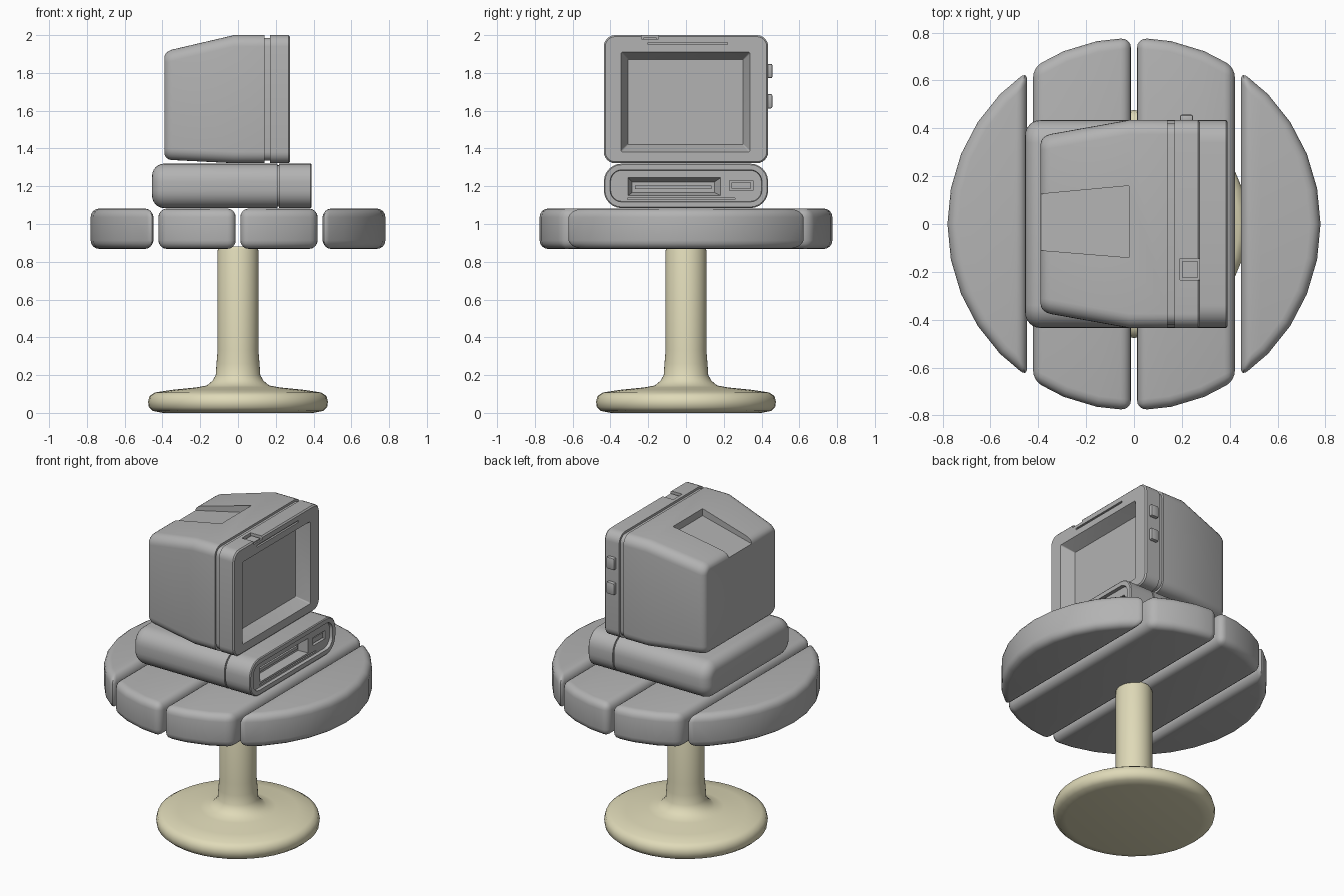
import bpy, bmesh, math

if "Cube" in bpy.data.objects:
    bpy.data.objects.remove(bpy.data.objects["Cube"])


def material(name, rgb):
    m = bpy.data.materials.new(name)
    m.diffuse_color = (*rgb, 1)
    m.use_nodes = True
    m.node_tree.nodes["Principled BSDF"].inputs["Base Color"].default_value = m.diffuse_color
    return m


GREY = material("plain grey", (0.45, 0.45, 0.45))
CREAM = material("pale cream", (0.74, 0.70, 0.48))


def loft(name, rings, mat=GREY):
    """Skin a list of equal-length closed rings and cap both ends."""
    bm = bmesh.new()
    vs = [[bm.verts.new(p) for p in ring] for ring in rings]
    n = len(rings[0])
    for a, b in zip(vs, vs[1:]):
        for i in range(n):
            j = (i + 1) % n
            bm.faces.new((a[i], a[j], b[j], b[i]))
    bm.faces.new(vs[0])
    bm.faces.new(vs[-1])
    bmesh.ops.recalc_face_normals(bm, faces=bm.faces)
    me = bpy.data.meshes.new(name)
    bm.to_mesh(me)
    bm.free()
    me.materials.append(mat)
    ob = bpy.data.objects.new(name, me)
    bpy.context.collection.objects.link(ob)
    return ob


def rounded(x, y0, y1, z0, z1, r, steps=6):
    """Rounded rectangle facing along x."""
    corners = ((y1 - r, z1 - r, 0), (y0 + r, z1 - r, 90),
               (y0 + r, z0 + r, 180), (y1 - r, z0 + r, 270))
    ring = []
    for cy, cz, start in corners:
        for k in range(steps + 1):
            a = math.radians(start + 90 * k / steps)
            ring.append((x, cy + r * math.cos(a), cz + r * math.sin(a)))
    return ring


def section(x, h, z0, z1, r, inset=0):
    return rounded(x, -h + inset, h - inset, z0 + inset, z1 - inset, max(r - inset, 0.008))


def rect(x, y0, y1, z0, z1):
    return [(x, y0, z0), (x, y1, z0), (x, y1, z1), (x, y0, z1)]


def box(name, x0, x1, *yz):
    return loft(name, [rect(x0, *yz), rect(x1, *yz)])


def activate(ob):
    bpy.ops.object.select_all(action='DESELECT')
    ob.select_set(True)
    bpy.context.view_layer.objects.active = ob


def cut(ob, cutter):
    activate(ob)
    mod = ob.modifiers.new("cut", 'BOOLEAN')
    mod.operation = 'DIFFERENCE'
    mod.solver = 'EXACT'
    mod.object = cutter
    bpy.ops.object.modifier_apply(modifier=mod.name)
    bpy.data.objects.remove(cutter)


def smooth(ob, angle=30):
    activate(ob)
    bpy.ops.object.shade_smooth_by_angle(angle=math.radians(angle))


def bevel(ob, width, segments):
    activate(ob)
    mod = ob.modifiers.new("bevel", 'BEVEL')
    mod.width, mod.segments = width, segments
    mod.limit_method = 'ANGLE'
    mod.angle_limit = math.radians(30)
    bpy.ops.object.modifier_apply(modifier=mod.name)


# Turned pedestal
profile = [(0.40, 0.0), (0.45, 0.01), (0.472, 0.03), (0.476, 0.06), (0.468, 0.09),
           (0.44, 0.108), (0.35, 0.122), (0.22, 0.135), (0.165, 0.145), (0.135, 0.17),
           (0.118, 0.2), (0.114, 0.26), (0.108, 0.33), (0.108, 0.86), (0.10, 0.88)]
SIDES = 40
pedestal = loft("pedestal", [[(r * math.cos(2 * math.pi * i / SIDES),
                               r * math.sin(2 * math.pi * i / SIDES), z)
                              for i in range(SIDES)] for r, z in profile], CREAM)
smooth(pedestal, 50)

# Round table top made of four planks
R = 0.78


def arc(a0, a1, n):
    return [(R * math.cos(a0 + (a1 - a0) * i / n), R * math.sin(a0 + (a1 - a0) * i / n))
            for i in range(n + 1)]


def plank(name, outline):
    ob = loft(name, [[(x, y, z) for x, y in outline] for z in (0.868, 1.082)])
    bevel(ob, 0.045, 4)
    smooth(ob, 35)


edge = math.acos(0.447 / R)
a_in, a_out = math.acos(0.012 / R), math.acos(0.422 / R)
outer = arc(-edge, edge, 10)
inner = arc(a_out, a_in, 3) + arc(-a_in, -a_out, 3)
for side, s in (("right", 1), ("left", -1)):
    plank("outer_plank_" + side, [(s * x, y) for x, y in outer])
    plank("inner_plank_" + side, [(s * x, y) for x, y in inner])

# Flat computer case: rounded back, seam, recessed front panel
dims = (0.435, 1.084, 1.32, 0.095)
stations = [(-0.455 + 0.065 * (1 - math.cos(t)), 0.065 * (1 - math.sin(t)))
            for t in [math.pi / 2 * k / 6 for k in range(7)]]
stations += [(0.208, 0), (0.208, 0.008), (0.216, 0.008), (0.216, 0),
             (0.385, 0), (0.39, 0.006), (0.39, 0.033), (0.37, 0.036)]
case = loft("computer_case", [section(x, *dims, inset=i) for x, i in stations])

# Drive bay, bay groove and button pocket in the case front
cut(case, loft("bay_cutter", [rect(0.38, -0.31, 0.19, 1.148, 1.25),
                              rect(0.32, -0.285, 0.15, 1.167, 1.222)]))
cut(case, box("groove_cutter", 0.36, 0.38, -0.31, 0.26, 1.131, 1.138))
cut(case, box("button_cutter", 0.35, 0.38, 0.23, 0.355, 1.178, 1.23))
smooth(case)
box("case_button", 0.34, 0.363, 0.24, 0.345, 1.188, 1.22)
box("drive_slot", 0.31, 0.33, -0.27, 0.135, 1.185, 1.205)

# Monitor: tapered back, groove behind the bezel, sunken screen
back = (0.372, 1.34, 1.918, 0.06)
full = (0.435, 1.322, 2.0, 0.06)
rings = [section(x, *back, inset=i) for x, i in
         ((-0.39, 0.035), (-0.387, 0.022), (-0.378, 0.010), (-0.366, 0.002))]
rings += [section(-0.35, 0.376, 1.339, 1.923, 0.06)]
rings += [section(x, *full, inset=i) for x, i in
          ((-0.02, 0), (0.14, 0), (0.14, 0.014), (0.17, 0.014), (0.17, 0),
           (0.267, 0), (0.275, 0.008))]
rings += [rounded(0.275, -0.345, 0.34, 1.382, 1.91, 0.01),
          rounded(0.195, -0.308, 0.303, 1.42, 1.872, 0.005)]
monitor = loft("monitor", rings)

# Top handle recess, front lip groove and top notch
cut(monitor, loft("handle_cutter", [rect(-0.02, -0.14, 0.16, 1.955, 2.1),
                                    rect(-0.45, -0.105, 0.12, 1.873, 2.1)]))
cut(monitor, box("lip_cutter", 0.263, 0.3, -0.2, 0.22, 1.95, 1.962))
cut(monitor, box("notch_cutter", 0.192, 0.3, -0.235, -0.145, 1.98, 2.1))
smooth(monitor)
box("notch_button", 0.203, 0.266, -0.225, -0.155, 1.97, 1.988)

# Side buttons
for i, z in enumerate((1.65, 1.81)):
    b = box(f"side_button_{i + 1}", 0.192, 0.247, 0.42, 0.457, z - 0.038, z + 0.038)
    bevel(b, 0.008, 2)
    smooth(b)
